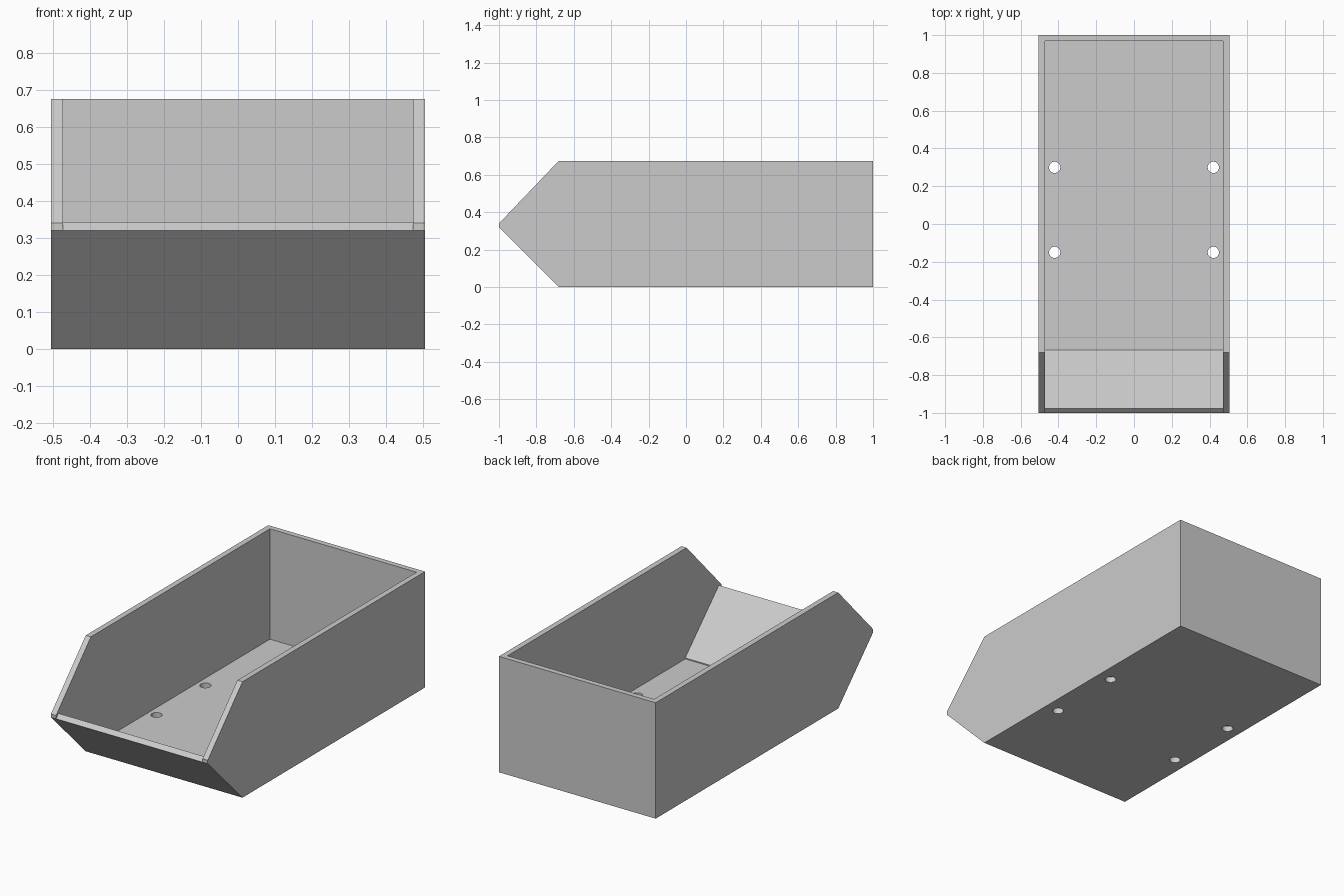
import bpy, bmesh
from mathutils import Matrix

cube = bpy.data.objects.get("Cube")
if cube:
    bpy.data.objects.remove(cube, do_unlink=True)

OUT, INN = 0.505, 0.472      # outer and inner half widths
HEIGHT, FLOOR = 0.675, 0.032
BACK, BACK_IN = 1.0, 0.968
BEND, SLOPE_IN = -0.68, -0.667  # where the nose begins, outside and inside

grey = bpy.data.materials.new("light grey")
grey.use_nodes = True
grey.diffuse_color = (0.6, 0.6, 0.6, 1)
grey.node_tree.nodes["Principled BSDF"].inputs["Base Color"].default_value = (0.6, 0.6, 0.6, 1)


def make_object(name, bm):
    bmesh.ops.recalc_face_normals(bm, faces=bm.faces)
    mesh = bpy.data.meshes.new(name)
    bm.to_mesh(mesh)
    bm.free()
    mesh.materials.append(grey)
    obj = bpy.data.objects.new(name, mesh)
    bpy.context.collection.objects.link(obj)
    return obj


def extrude_profile(name, profile, x0, x1):
    """Sweep a (y, z) outline along x."""
    bm = bmesh.new()
    face = bm.faces.new([bm.verts.new((x0, y, z)) for y, z in profile])
    ext = bmesh.ops.extrude_face_region(bm, geom=[face])
    verts = [v for v in ext["geom"] if isinstance(v, bmesh.types.BMVert)]
    bmesh.ops.translate(bm, verts=verts, vec=(x1 - x0, 0, 0))
    return make_object(name, bm)


# Side walls with a pointed nose
side = [(BEND, 0), (BACK, 0), (BACK, HEIGHT), (BEND, HEIGHT), (-1, 0.34), (-1, 0.32)]
extrude_profile("left_wall", side, INN, OUT)
extrude_profile("right_wall", side, -OUT, -INN)

# Back wall
extrude_profile("back_wall", [(BACK_IN, 0), (BACK, 0), (BACK, HEIGHT), (BACK_IN, HEIGHT)], -INN, INN)

# Sloped front panel with a bevelled lip and a small step down to the floor
front = [(BEND, 0), (-1, 0.32), (-0.977, 0.343), (SLOPE_IN, 0.038), (SLOPE_IN, 0)]
extrude_profile("front_panel", front, -INN, INN)

# Floor
floor = extrude_profile("floor", [(SLOPE_IN, 0), (BACK_IN, 0), (BACK_IN, FLOOR), (SLOPE_IN, FLOOR)], -INN, INN)

# Four drain holes cut through the floor
bm = bmesh.new()
for x in (-0.42, 0.42):
    for y in (-0.15, 0.3):
        bmesh.ops.create_cone(bm, cap_ends=True, segments=32, radius1=0.03, radius2=0.03,
                              depth=0.2, matrix=Matrix.Translation((x, y, 0)))
cutter = make_object("hole_cutter", bm)
cutter.hide_render = True
cutter.hide_set(True)
holes = floor.modifiers.new("holes", 'BOOLEAN')
holes.operation = 'DIFFERENCE'
holes.solver = 'EXACT'
holes.object = cutter

# Smooth only the rims' round walls
bpy.ops.object.select_all(action='DESELECT')
floor.select_set(True)
bpy.context.view_layer.objects.active = floor
bpy.ops.object.modifier_apply(modifier="holes")
bpy.ops.object.shade_smooth_by_angle()
bpy.data.objects.remove(cutter, do_unlink=True)
